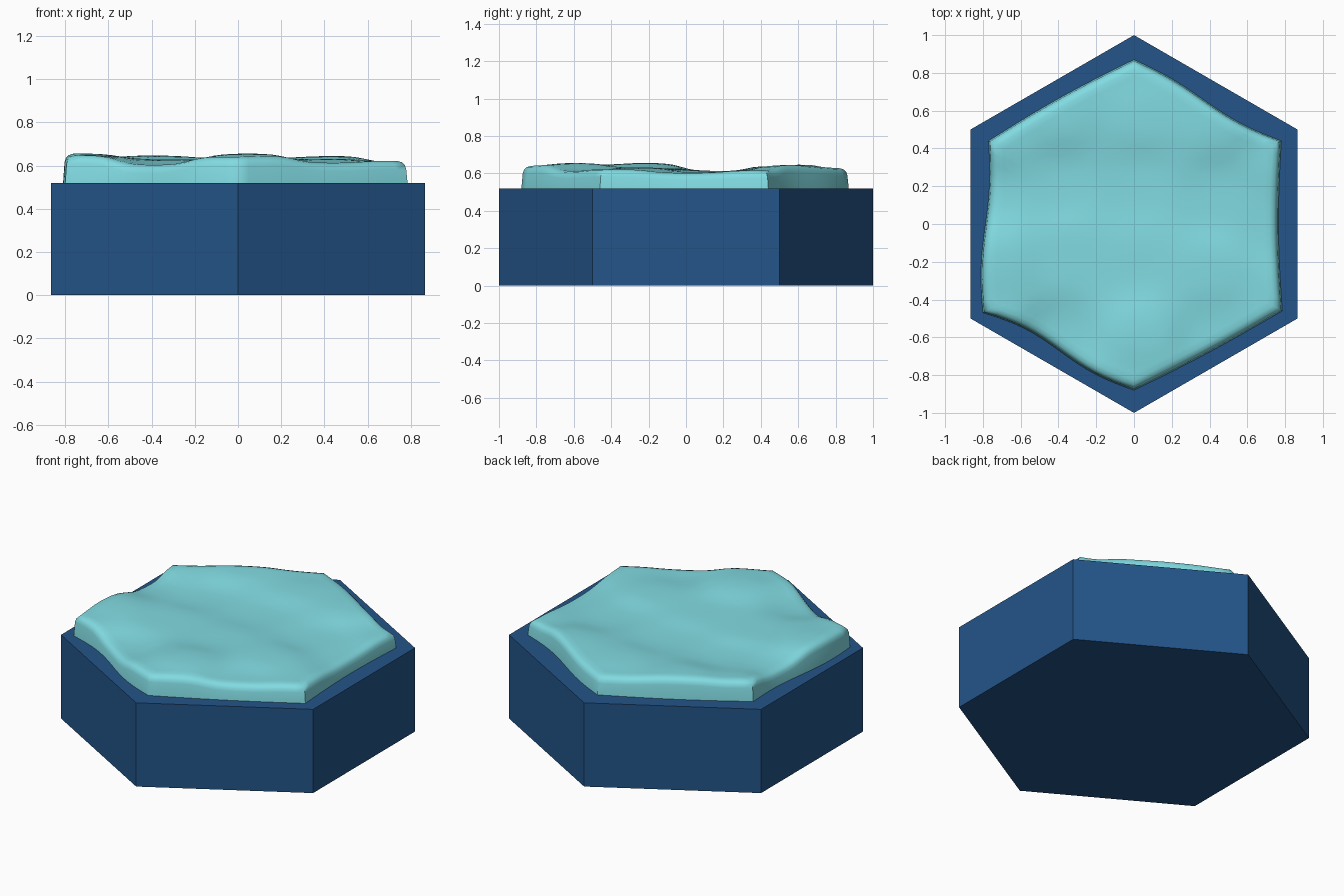
import bpy, bmesh, math
from mathutils import Vector

if "Cube" in bpy.data.objects:
    bpy.data.objects.remove(bpy.data.objects["Cube"])

BASE_TOP = 0.52
STEPS = 16  # points along each side of the water outline


def material(name, rgb):
    m = bpy.data.materials.new(name)
    m.diffuse_color = (*rgb, 1)
    m.use_nodes = True
    m.node_tree.nodes["Principled BSDF"].inputs["Base Color"].default_value = m.diffuse_color
    return m


def finish(bm, name, mat):
    bmesh.ops.recalc_face_normals(bm, faces=bm.faces)
    me = bpy.data.meshes.new(name)
    bm.to_mesh(me)
    bm.free()
    me.materials.append(mat)
    ob = bpy.data.objects.new(name, me)
    bpy.context.collection.objects.link(ob)
    return ob


# Hexagonal base block, points along y
bm = bmesh.new()
ring = [(math.sin(i * math.pi / 3), math.cos(i * math.pi / 3)) for i in range(6)]
low = [bm.verts.new((x, y, 0)) for x, y in ring]
high = [bm.verts.new((x, y, BASE_TOP)) for x, y in ring]
bm.faces.new(low)
bm.faces.new(high)
for i in range(6):
    j = (i + 1) % 6
    bm.faces.new((low[i], low[j], high[j], high[i]))
finish(bm, "hex_base", material("deep blue", (0.017, 0.09, 0.25)))

# Wavy water outline: corner x, y, then bulge and S-bend of the side that follows
sides = [(0.785, -0.46, -0.018, 0), (0.78, 0.44, -0.01, -0.015),
         (0, 0.87, 0.015, 0), (-0.77, 0.44, 0.003, -0.015),
         (-0.80, -0.47, -0.006, -0.022), (0, -0.88, 0.01, 0)]
outline = []
for i, (x, y, bulge, bend) in enumerate(sides):
    a, b = Vector((x, y)), Vector(sides[(i + 1) % 6][:2])
    out = Vector((b.y - a.y, a.x - b.x)).normalized()
    for k in range(STEPS):
        t = k / STEPS
        off = bulge * math.sin(math.pi * t) + bend * math.sin(2 * math.pi * t)
        outline.append(a.lerp(b, t) + out * off)

# Crests and troughs of the water: x, y, height
waves = [(0, -0.85, 0.64), (0.05, -0.6, 0.657), (-0.4, -0.62, 0.602),
         (-0.76, -0.45, 0.648), (-0.73, -0.22, 0.657), (-0.74, 0.2, 0.605),
         (-0.74, 0.42, 0.64), (-0.4, 0.6, 0.647), (0, 0.82, 0.628),
         (0.05, 0.6, 0.638), (0.47, 0.57, 0.645), (0.75, 0.42, 0.615),
         (0.74, 0, 0.602), (0.75, -0.43, 0.622), (0.42, -0.58, 0.612),
         (0.4, -0.25, 0.632), (0, 0.2, 0.61), (0.45, 0.12, 0.605),
         (-0.4, 0.2, 0.608), (-0.35, -0.15, 0.628), (0, -0.2, 0.628)]


def height(p):
    total = weight = 0
    for x, y, z in waves:
        w = 1 / ((p.x - x) ** 2 + (p.y - y) ** 2 + 0.015) ** 2
        total += w * z
        weight += w
    return total / weight


# Water cap: wall, rounded rim, then rings shrinking to the middle
levels = [(1, None), (0.992, 0.04), (0.984, 0.02), (0.968, 0.007), (0.94, 0)]
levels += [(0.9 - 0.06 * i, 0) for i in range(15)]
bm = bmesh.new()
rings = []
for scale, drop in levels:
    row = []
    for p in outline:
        q = p * scale
        z = BASE_TOP if drop is None else height(q) - drop
        row.append(bm.verts.new((q.x, q.y, z)))
    rings.append(row)
n = len(outline)
for lower, upper in zip(rings, rings[1:]):
    for i in range(n):
        j = (i + 1) % n
        bm.faces.new((lower[i], lower[j], upper[j], upper[i]))
middle = bm.verts.new((0, 0, height(Vector((0, 0)))))
for i in range(n):
    bm.faces.new((rings[-1][i], rings[-1][(i + 1) % n], middle))
bm.faces.new(rings[0])
for f in bm.faces:
    f.smooth = True
water = finish(bm, "water_surface", material("light aqua", (0.22, 0.71, 0.76)))
bpy.context.view_layer.objects.active = water
water.select_set(True)
bpy.ops.object.shade_smooth_by_angle(angle=math.radians(50))
